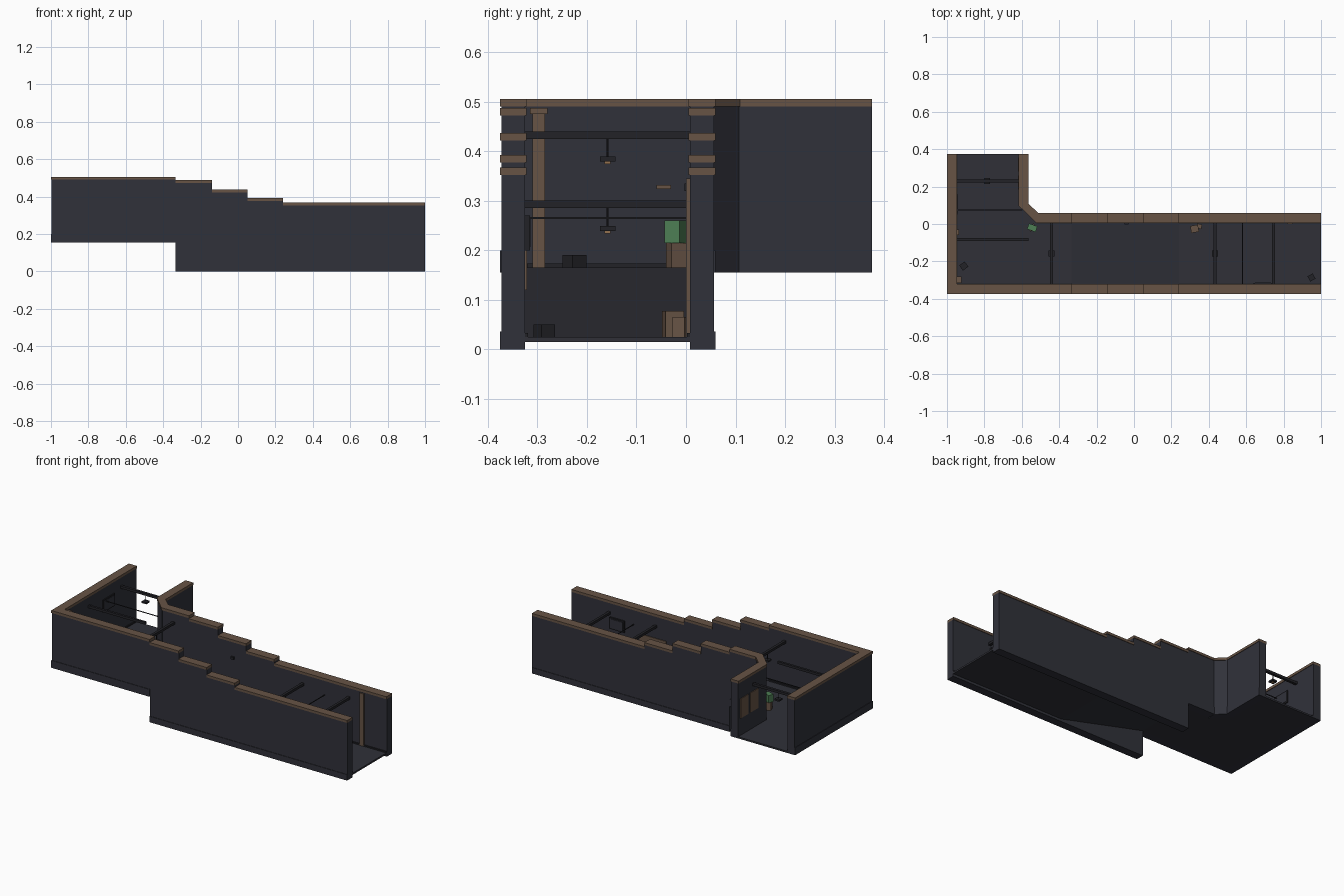
import bpy, bmesh, math
from mathutils import Matrix

if "Cube" in bpy.data.objects:
    bpy.data.objects.remove(bpy.data.objects["Cube"])


def material(name, rgb):
    m = bpy.data.materials.new(name)
    m.diffuse_color = (*rgb, 1)
    m.use_nodes = True
    m.node_tree.nodes["Principled BSDF"].inputs["Base Color"].default_value = m.diffuse_color
    return m


WALL = material("slate wall", (0.030, 0.031, 0.042))
FLOOR = material("slate floor", (0.029, 0.030, 0.039))
DARK = material("dark metal", (0.016, 0.016, 0.020))
WOOD = material("brown wood", (0.135, 0.088, 0.060))
GREEN = material("leaf green", (0.075, 0.21, 0.09))
GLOW = material("warm lamp", (0.30, 0.17, 0.08))


def finish(bm, name, mat):
    bmesh.ops.recalc_face_normals(bm, faces=bm.faces)
    me = bpy.data.meshes.new(name)
    bm.to_mesh(me)
    bm.free()
    me.materials.append(mat)
    ob = bpy.data.objects.new(name, me)
    bpy.context.collection.objects.link(ob)
    return ob


def box(name, x0, x1, y0, y1, z0, z1, mat, turn=0):
    bm = bmesh.new()
    bmesh.ops.create_cube(bm, size=1)
    m = (Matrix.Translation(((x0 + x1) / 2, (y0 + y1) / 2, (z0 + z1) / 2))
         @ Matrix.Rotation(math.radians(turn), 4, 'Z')
         @ Matrix.Diagonal((x1 - x0, y1 - y0, z1 - z0, 1)))
    bm.transform(m)
    return finish(bm, name, mat)


def cylinder(name, x, y, z0, z1, r, mat, r2=None, sides=16):
    bm = bmesh.new()
    bmesh.ops.create_cone(bm, cap_ends=True, segments=sides, radius1=r,
                          radius2=r if r2 is None else r2, depth=z1 - z0)
    bm.transform(Matrix.Translation((x, y, (z0 + z1) / 2)))
    return finish(bm, name, mat)


def prism(name, pts, a, b, mat, axis='Z'):
    """Extrude a flat outline along Z (plan) or along Y (side elevation)."""
    bm = bmesh.new()
    put = (lambda p, t: (p[0], p[1], t)) if axis == 'Z' else (lambda p, t: (p[0], t, p[1]))
    lo = [bm.verts.new(put(p, a)) for p in pts]
    hi = [bm.verts.new(put(p, b)) for p in pts]
    bm.faces.new(lo)
    bm.faces.new(hi)
    n = len(pts)
    for i in range(n):
        bm.faces.new((lo[i], lo[(i + 1) % n], hi[(i + 1) % n], hi[i]))
    return finish(bm, name, mat)


TRIM = 0.015
UP, LOW = 0.165, 0.025          # floor levels
STEP = -0.335                   # where the ramp begins
tops = [(-0.335, -0.14, 0.487), (-0.14, 0.05, 0.437), (0.05, 0.24, 0.392), (0.24, 1.0, 0.367)]

# long walls with stepped tops
def stepped_wall(name, x_start, y0, y1):
    pts = [(x_start, 0.155), (STEP, 0.155), (STEP, 0), (1, 0)]
    for x0, x1, z in reversed(tops):
        pts += [(x1, z - TRIM), (x0, z - TRIM)]
    pts += [(STEP, 0.505 - TRIM), (x_start, 0.505 - TRIM)]
    prism(name, pts, y0, y1, WALL, 'Y')

stepped_wall("front_wall", -0.997, -0.372, -0.325)
stepped_wall("back_wall", -0.515, 0.008, 0.057)
box("left_wall", -0.997, -0.95, -0.325, 0.375, 0.155, 0.49, WALL)
corner = [(-0.52, 0.008), (-0.515, 0.057), (-0.568, 0.107), (-0.568, 0.375),
          (-0.615, 0.375), (-0.615, 0.1)]
prism("branch_wall", corner, 0.155, 0.49, WALL)

# wooden caps on all wall tops
for side, y0, y1 in (("front", -0.375, -0.322), ("back", 0.005, 0.06)):
    for x0, x1, z in tops:
        box(side + "_wall_cap", x0, x1, y0, y1, z - TRIM, z, WOOD)
box("front_left_cap", -1, STEP, -0.375, -0.322, 0.49, 0.505, WOOD)
box("left_wall_cap", -1, -0.947, -0.322, 0.375, 0.49, 0.505, WOOD)
prism("branch_wall_cap", [(STEP, 0.005), (STEP, 0.06), (-0.513, 0.06), (-0.565, 0.109),
                          (-0.565, 0.375), (-0.618, 0.375), (-0.618, 0.099), (-0.522, 0.005)],
      0.49, 0.505, WOOD)

# outer base strips
for side, y0, y1 in (("front", -0.375, -0.372), ("back", 0.057, 0.06)):
    box(side + "_base_low", STEP, 1, y0, y1, 0, 0.036, WALL)
box("front_base_high", -1, STEP, -0.375, -0.372, 0.155, 0.2, WALL)
box("left_base", -1, -0.997, -0.372, 0.375, 0.155, 0.2, WALL)
box("back_base_high", -0.515, STEP, 0.057, 0.06, 0.155, 0.2, WALL)
box("branch_base", -0.568, -0.565, 0.107, 0.375, 0.155, 0.2, WALL)

# floors and ramp
prism("upper_floor", [(-0.95, -0.325), (STEP, -0.325), (STEP, 0.008), (-0.52, 0.008),
                      (-0.615, 0.1), (-0.615, 0.375), (-0.95, 0.375)], 0.155, UP, FLOOR)
prism("ramp_and_lower_floor", [(STEP, 0.155), (0.24, 0.015), (1, 0.015), (1, LOW), (0.24, LOW),
                               (STEP, UP)], -0.325, 0.008, FLOOR, 'Y')

# inner skirting
for side, y0, y1 in (("front", -0.325, -0.319), ("back", 0.002, 0.008)):
    box(side + "_skirting_low", 0.24, 1, y0, y1, LOW, LOW + 0.008, DARK)
    box(side + "_skirting_high", -0.95 if side == "front" else -0.52, STEP,
        y0, y1, UP, UP + 0.008, DARK)
box("left_skirting", -0.95, -0.944, -0.319, 0.375, UP, UP + 0.008, DARK)

# overhead beams and thin rods
box("beam_upper_corridor", -0.449, -0.433, -0.325, 0.008, 0.425, 0.44, DARK)
for x in (0.433, 0.745):
    box("beam_lower_corridor", x - 0.008, x + 0.008, -0.325, 0.008, 0.285, 0.3, DARK)
box("beam_branch", -0.95, -0.615, 0.222, 0.238, 0.425, 0.44, DARK)
box("beam_room", -0.95, -0.565, -0.09, -0.076, 0.425, 0.44, DARK)
box("rod_lower", 0.578, 0.582, -0.325, 0.008, 0.263, 0.267, DARK)
box("rod_room", -0.95, -0.595, 0.073, 0.077, 0.403, 0.407, DARK)

# pendant lamps
for x, y, z in ((-0.441, -0.158, 0.425), (0.433, -0.158, 0.285), (-0.785, 0.23, 0.425)):
    cylinder("lamp_rod", x, y, z - 0.036, z, 0.002, DARK, sides=8)
    box("lamp_shade", x - 0.016, x + 0.016, y - 0.016, y + 0.016, z - 0.046, z - 0.036, DARK)
    box("lamp_bulb", x - 0.006, x + 0.006, y - 0.006, y + 0.006, z - 0.051, z - 0.046, GLOW)

# wooden posts
box("corner_post", -0.95, -0.927, -0.31, -0.285, UP, 0.475, WOOD)
box("corner_post_head", -0.95, -0.922, -0.315, -0.28, 0.475, 0.487, WOOD)
box("back_wall_post", 0.82, 0.848, 0.0, 0.008, LOW, 0.345, WOOD)

# wall panels and picture frames
for y0, y1 in ((0.28, 0.355), (0.185, 0.26)):
    box("branch_panel", -0.619, -0.615, y0, y1, 0.27, 0.39, WOOD)
box("front_notice_panel", 0.36, 0.54, -0.325, -0.321, 0.12, 0.22, WOOD)
box("front_frame", 0.64, 0.74, -0.325, -0.315, 0.2, 0.27, DARK)
box("front_frame_canvas", 0.648, 0.732, -0.315, -0.313, 0.208, 0.262, WALL)
box("left_frame", -0.95, -0.944, 0.05, 0.16, 0.345, 0.42, DARK)
box("left_frame_canvas", -0.944, -0.942, 0.058, 0.152, 0.353, 0.412, WALL)
box("left_shelf", -0.95, -0.935, -0.06, -0.03, 0.324, 0.332, WOOD)
box("wall_bracket", -0.05, -0.03, -0.003, 0.008, 0.32, 0.335, DARK)

# plant, crates and bins
box("plant_pot", -0.562, -0.528, -0.036, -0.002, UP, 0.215, WOOD, 20)
box("plant_leaves", -0.568, -0.52, -0.036, -0.004, 0.215, 0.26, GREEN, -20)
box("crate_large", 0.303, 0.345, -0.045, -0.007, LOW, 0.077, WOOD, 10)
box("crate_small", 0.335, 0.362, -0.025, 0.0, LOW, 0.065, WOOD, -12)
box("bin_upper", -0.928, -0.892, -0.242, -0.208, UP, 0.19, DARK, 35)
box("bin_lower", 0.933, 0.965, -0.302, -0.27, LOW, 0.05, DARK, 30)
